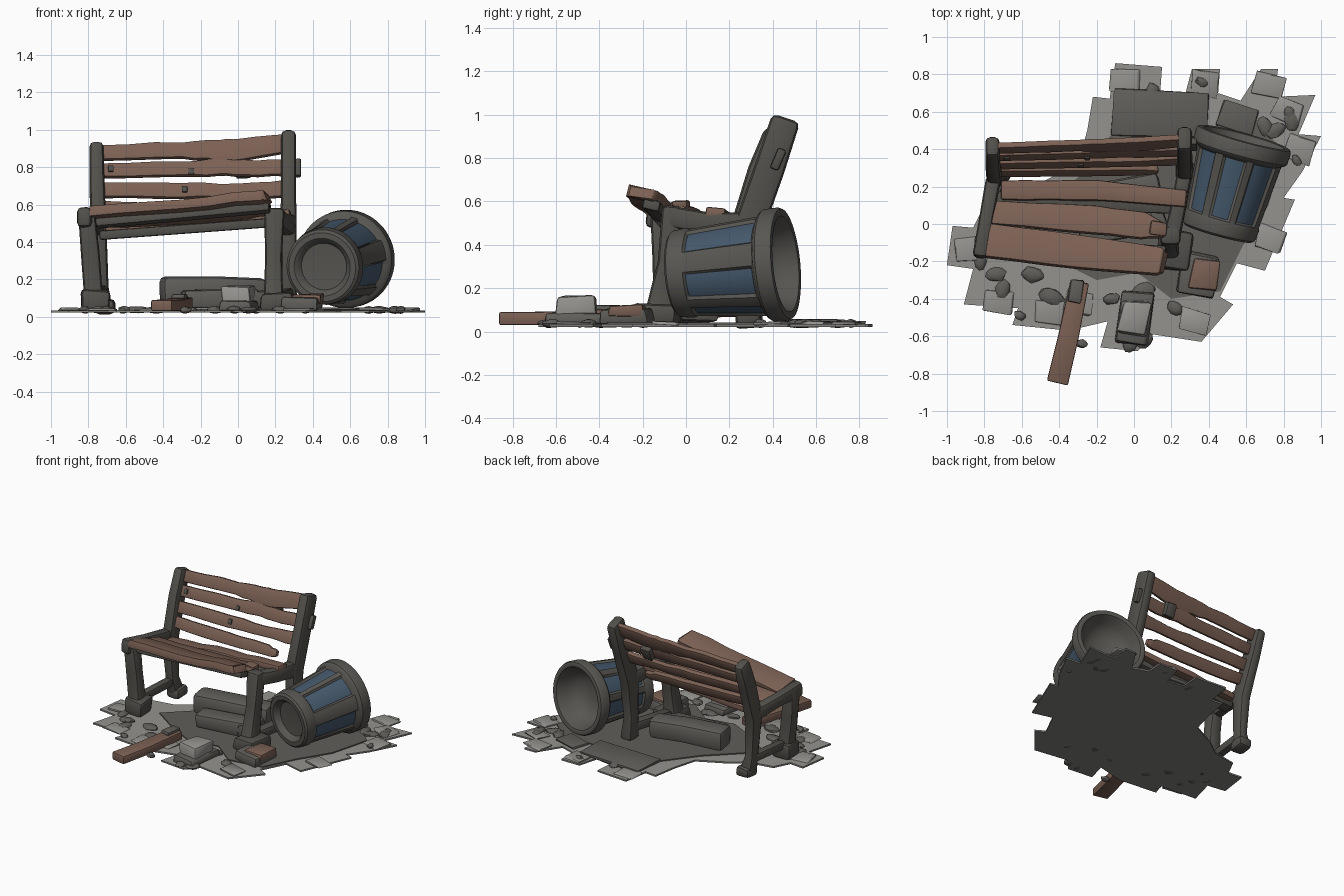
import bpy, bmesh, math, random
from mathutils import Vector as V, Matrix

if "Cube" in bpy.data.objects:
    bpy.data.objects.remove(bpy.data.objects["Cube"])

random.seed(4)


def mat(name, c):
    m = bpy.data.materials.new(name)
    m.diffuse_color = (*c, 1)
    m.use_nodes = True
    m.node_tree.nodes["Principled BSDF"].inputs["Base Color"].default_value = m.diffuse_color
    return m


WOOD = mat("brown wood", (0.20, 0.118, 0.088))
GREY = mat("dark grey metal", (0.084, 0.079, 0.069))
BINGREY = mat("bin grey", (0.097, 0.093, 0.083))
BLUE = mat("faded blue", (0.06, 0.10, 0.152))
PAVE = mat("light paving", (0.30, 0.29, 0.27))
UNDER = mat("paving underside", (0.22, 0.215, 0.20))
RUBBLE = mat("rubble grey", (0.118, 0.112, 0.10))


def finish(name, bm, mats, bevel=0, seg=2):
    bmesh.ops.recalc_face_normals(bm, faces=bm.faces[:])
    if bevel:
        es = [e for e in bm.edges if len(e.link_faces) == 2 and e.calc_face_angle() > 0.6]
        bmesh.ops.bevel(bm, geom=es, offset=bevel, segments=seg, affect='EDGES',
                        profile=0.5, clamp_overlap=True)
    me = bpy.data.meshes.new(name)
    bm.to_mesh(me)
    bm.free()
    for m in mats:
        me.materials.append(m)
    ob = bpy.data.objects.new(name, me)
    bpy.context.collection.objects.link(ob)
    return ob


def sweep(name, rows, wdir, m, bevel=0.012, cuts=0, wob=0.0):
    """Rectangular section swept along rows of (x, y, z, width, thickness)."""
    if cuts:
        out = []
        for a, b in zip(rows, rows[1:]):
            for k in range(cuts):
                f = k / cuts
                out.append([p + (q - p) * f for p, q in zip(a, b)])
        rows = out + [list(rows[-1])]
        for r in rows[1:-1]:
            r[2] += random.uniform(-wob, wob)
            r[3] += random.uniform(-wob, wob)
    pts = [V(r[:3]) for r in rows]
    bm = bmesh.new()
    rings = []
    for i, r in enumerate(rows):
        d = (pts[min(i + 1, len(pts) - 1)] - pts[max(i - 1, 0)]).normalized()
        w = V(wdir)
        w = (w - d * w.dot(d)).normalized()
        t = d.cross(w)
        rings.append([bm.verts.new(pts[i] + w * (a * r[3] / 2) + t * (b * r[4] / 2))
                      for a, b in ((-1, -1), (1, -1), (1, 1), (-1, 1))])
    for A, B in zip(rings, rings[1:]):
        for k in range(4):
            bm.faces.new((A[k], A[(k + 1) % 4], B[(k + 1) % 4], B[k]))
    bm.faces.new(rings[0][::-1])
    bm.faces.new(rings[-1])
    return finish(name, bm, [m], bevel)


def block(name, c, size, rot, m, bevel=0.015, tilt=0.0, jit=0.012):
    bm = bmesh.new()
    M = Matrix.Translation(c) @ Matrix.Rotation(math.radians(rot), 4, 'Z') @ Matrix.Rotation(tilt, 4, 'X')
    bmesh.ops.create_cube(bm, size=1)
    for v in bm.verts:
        v.co = M @ V([v.co[i] * size[i] + random.uniform(-jit, jit) * min(1, size[i] * 8)
                      for i in range(3)])
    return finish(name, bm, [m], bevel)


def plate(name, poly, z0, z1, top, side):
    bm = bmesh.new()
    lo = [bm.verts.new((x, y, z0)) for x, y in poly]
    hi = [bm.verts.new((x, y, z1)) for x, y in poly]
    bm.faces.new(lo[::-1]).material_index = 1
    bm.faces.new(hi)
    n = len(poly)
    for i in range(n):
        bm.faces.new((lo[i], lo[(i + 1) % n], hi[(i + 1) % n], hi[i])).material_index = 1
    return finish(name, bm, [top, side])


# broken ground with ragged paving edge
edge = [(-1, -.22), (-.97, -.01), (-.86, -.02), (-.8, .1), (-.62, .13), (-.5, .22), (-.3, .32),
        (-.25, .5), (-.22, .68), (-.13, .67), (-.1, .86), (.15, .84), (.14, .7), (.27, .68),
        (.31, .83), (.46, .83), (.45, .7), (.57, .66), (.68, .83), (.77, .83), (.75, .68),
        (.97, .69), (.88, .48), (1, .47), (.9, .28), (.8, .14), (.86, .13), (.7, -.25),
        (.55, -.21), (.46, -.39), (.53, -.43), (.36, -.63), (.1, -.59), (.02, -.68),
        (-.18, -.66), (-.14, -.52), (-.35, -.57), (-.65, -.54), (-.62, -.45), (-.91, -.43), (-.86, -.24)]
plate("paving", edge, .022, .034, PAVE, UNDER)
plate("rubble_bed", [(-.62, -.05), (-.3, .25), (-.12, .48), (.3, .5), (.62, .56), (.8, .4), (.72, .1),
                     (.58, -.12), (.46, -.36), (.2, -.4), (.02, -.26), (-.2, -.3), (-.4, -.2)],
      .03, .042, RUBBLE, RUBBLE)
block("back_slab", (.14, .59, .043), (.5, .24, .025), -3, RUBBLE, .008)
block("back_slab_small", (.55, .57, .04), (.2, .14, .02), -20, RUBBLE, .006)

# loose paving tiles
for i, (x, y, r) in enumerate([(-.88, -.13, 5), (-.72, -.42, -8), (-.45, -.47, -8), (-.05, .77, -5),
                               (.38, .75, -10), (.82, .6, -20), (.88, .4, -20), (.73, -.08, -20),
                               (.32, -.52, -12), (.72, .74, -15), (-.3, -.42, -10)]):
    block("loose_tile_%d" % i, (x, y, .038), (.15, .12, .014), r, PAVE, .004, random.uniform(-.06, .06))

# scattered stones
for i, (x, y, s) in enumerate([(.1, .7, .05), (.36, .76, .035), (.84, .55, .05), (.83, .59, .04),
                               (-.54, -.27, .055), (-.44, -.39, .06), (-.7, -.35, .05), (-.61, -.49, .03),
                               (-.74, -.27, .05), (-.28, -.64, .03), (-.02, -.63, .05), (.06, -.62, .045),
                               (.76, .5, .05), (.87, .34, .03), (-.82, -.2, .04), (.22, -.45, .045),
                               (-.12, -.4, .04), (.05, -.36, .06), (.7, .52, .05)]):
    bm = bmesh.new()
    bmesh.ops.create_icosphere(bm, subdivisions=2, radius=1)
    R = Matrix.Rotation(random.uniform(0, 3), 3, 'Z')
    for v in bm.verts:
        k = random.uniform(.85, 1.1)
        v.co = V((x, y, .037)) + R @ V((v.co.x * s * 1.15 * k, v.co.y * s * .8 * k, v.co.z * .02 * k))
    finish("stone_%d" % i, bm, [RUBBLE])

# fallen blocks, brick and loose plank
sweep("fallen_beam", [(-.41, .1, .14, .17, .15), (-.1, .15, .145, .17, .14), (.14, .2, .135, .16, .14)],
      (0, 1, 0), RUBBLE, .03)
block("low_block", (-.1, -.01, .095), (.4, .14, .1), 8, RUBBLE, .02)
block("low_block_right", (.08, .04, .09), (.16, .2, .09), 20, RUBBLE, .02)
block("pale_block", (0, -.5, .105), (.15, .18, .11), -8, PAVE, .015)
block("pale_block_base", (.0, -.5, .06), (.18, .28, .05), -8, RUBBLE, .015)
block("brick_base", (.34, -.27, .07), (.2, .22, .07), -10, RUBBLE, .015)
block("brick", (.375, -.27, .095), (.14, .17, .055), -8, WOOD, .012)
sweep("loose_plank", [(-.41, -.85, .06, .115, .06), (-.35, -.6, .062, .11, .06), (-.29, -.31, .075, .1, .06)],
      (1, 0, 0), WOOD, .008)
block("plank_end_chip", (-.31, -.36, .1), (.07, .12, .04), -12, RUBBLE, .01)

# bench end frames
X = (1, 0, 0)
sweep("left_back_post", [(-.72, .29, .03, .1, .11), (-.73, .26, .16, .075, .09), (-.745, .255, .45, .085, .12),
                         (-.755, .35, .74, .08, .13), (-.757, .42, .925, .075, .115)], X, GREY, .028)
sweep("right_back_post", [(.27, .29, .03, .1, .12), (.27, .27, .2, .08, .1), (.27, .29, .48, .085, .14),
                          (.27, .385, .75, .08, .14), (.27, .462, .985, .08, .135)], X, GREY, .028)
sweep("left_front_leg", [(-.765, -.1, .04, .12, .13), (-.775, -.1, .14, .1, .1), (-.79, -.11, .34, .1, .09),
                         (-.81, -.11, .56, .09, .11)], X, GREY, .025)
sweep("right_front_leg", [(.19, -.13, .04, .13, .18), (.19, -.12, .12, .1, .12), (.19, -.08, .32, .09, .1),
                          (.195, -.06, .58, .11, .1)], X, GREY, .025)
sweep("left_seat_rail", [(-.825, -.18, .535, .08, .11), (-.79, .03, .51, .075, .09), (-.75, .25, .48, .08, .1)],
      X, GREY, .025)
sweep("right_seat_rail", [(.2, -.08, .53, .09, .1), (.24, .1, .5, .08, .1), (.275, .3, .49, .08, .12)],
      X, GREY, .025)
sweep("left_foot_bar", [(-.765, -.1, .13, .06, .06), (-.73, .27, .14, .06, .06)], X, GREY, .015)
sweep("right_foot_bar", [(.19, -.1, .1, .07, .07), (.27, .28, .12, .07, .07)], X, GREY, .015)
block("left_back_foot", (-.715, .29, .055), (.11, .12, .08), 0, GREY, .025)
block("left_front_foot", (-.76, -.1, .08), (.15, .15, .12), 0, GREY, .025)
block("right_front_foot", (.22, -.14, .08), (.17, .22, .1), -8, GREY, .025)

# seat planks, the front ones knocked upward at the right
seat = (0, 1, -.25)
sweep("seat_plank_front", [(-.78, -.09, .545, .18, .055), (-.3, -.15, .585, .18, .05), (.13, -.2, .635, .15, .055),
                           (.16, -.205, .64, .11, .05)], seat, WOOD, .01, 3, .006)
sweep("seat_plank_middle", [(-.76, .06, .51, .13, .045), (-.2, .02, .54, .15, .045), (.05, -.01, .56, .14, .045),
                            (.17, -.04, .57, .07, .04)], seat, WOOD, .01, 3, .006)
sweep("seat_plank_back", [(-.71, .18, .47, .1, .045), (-.2, .18, .505, .11, .045), (.28, .135, .55, .09, .045)],
      (0, 1, -.1), WOOD, .01, 4, .006)
block("seat_splinter", (.13, -.025, .585), (.09, .07, .04), -10, WOOD, .012)
sweep("under_seat_rail_front", [(-.76, -.09, .5, .07, .05), (.17, -.16, .585, .08, .05)], (0, 1, -.25), GREY, .012)
sweep("under_seat_rail_back", [(-.74, .13, .435, .09, .05), (.2, .1, .505, .09, .05)], (0, 1, 0), GREY, .012)


# back rest planks following the lean of the posts
def lean(x, z):
    return .262 + (z - .5) * .42 + .02 * x


def back_plank(name, rows):
    sweep(name, [(x, lean(x, z), z, w, .035) for x, z, w in rows],
          (0, .4, .92), WOOD, .009, 3, .005)


back_plank("back_plank_top", [(-.73, .875, .085), (-.3, .89, .09), (-.1, .885, .125), (.02, .89, .12), (.26, .925, .105)])
back_plank("back_plank_second", [(-.73, .78, .08), (-.3, .785, .08), (-.1, .8, .095), (.03, .79, .09), (.26, .795, .09)])
back_plank("back_plank_third", [(-.73, .675, .085), (-.3, .675, .085), (0, .67, .07), (.26, .685, .095)])
back_plank("back_plank_bottom", [(-.73, .58, .08), (-.3, .565, .085), (.05, .56, .08), (.13, .56, .04)])

# fixings
block("right_post_bracket", (.315, .425, .795), (.045, .04, .1), 0, GREY, .01, -.4, .003)
block("back_bracket", (.03, .415, .79), (.08, .045, .1), 0, GREY, .01, -.4, .004)
for i, (x, z) in enumerate([(-.285, .68), (-.68, .79), (-.25, .775)]):
    block("bolt_%d" % i, (x, lean(x, z) - .016, z), (.03, .025, .035), 0, GREY, .005, -.4, .001)

# tipped litter bin: turned profile of (distance along axis, radius), shallow bowl in the open end
prof = [(.05, 0), (.04, .125), (.012, .14), (0, .155), (0, .185), (.012, .2), (.07, .208), (.082, .204),
        (.09, .203), (.1, .204), (.425, .232), (.435, .235), (.442, .25), (.455, .26), (.515, .262), (.53, .255),
        (.535, .24), (.53, .222), (.5, .21), (.45, .195), (.4, .165), (.365, .11), (.355, .05), (.352, 0)]
panels = [(-50, 16), (-5, 14), (42, 18), (110, 18), (162, 15), (213, 16), (262, 16)]
p0, p1 = V((.45, -.05, .265)), V((.588, .455, .312))
ax = (p1 - p0).normalized()
up = (V((0, 0, 1)) - ax * ax.z).normalized()
side = ax.cross(up)


def in_panel(deg):
    return any(abs((deg - c + 180) % 360 - 180) <= h + .01 for c, h in panels)


N = 120
bm = bmesh.new()
rings = []
for j, (t, r) in enumerate(prof):
    if r == 0:
        rings.append([bm.verts.new(p0 + ax * t)] * N)
        continue
    ring = []
    for i in range(N):
        a = 360 * i / N
        rr = r - .014 if j in (9, 10) and in_panel(a) else r
        ar = math.radians(a)
        ring.append(bm.verts.new(p0 + ax * t + up * (rr * math.cos(ar)) + side * (rr * math.sin(ar))))
    rings.append(ring)
for j in range(len(prof) - 1):
    for i in range(N):
        k = (i + 1) % N
        q = []
        for v in (rings[j][i], rings[j][k], rings[j + 1][k], rings[j + 1][i]):
            if v not in q:
                q.append(v)
        f = bm.faces.new(q)
        if j == 9 and in_panel(360 * i / N) and in_panel(360 * (i + 1) / N):
            f.material_index = 1
finish("litter_bin", bm, [BINGREY, BLUE])

# smooth shading with crisp edges
bpy.ops.object.select_all(action='SELECT')
bpy.context.view_layer.objects.active = bpy.data.objects["litter_bin"]
bpy.ops.object.shade_smooth_by_angle(angle=math.radians(35))
